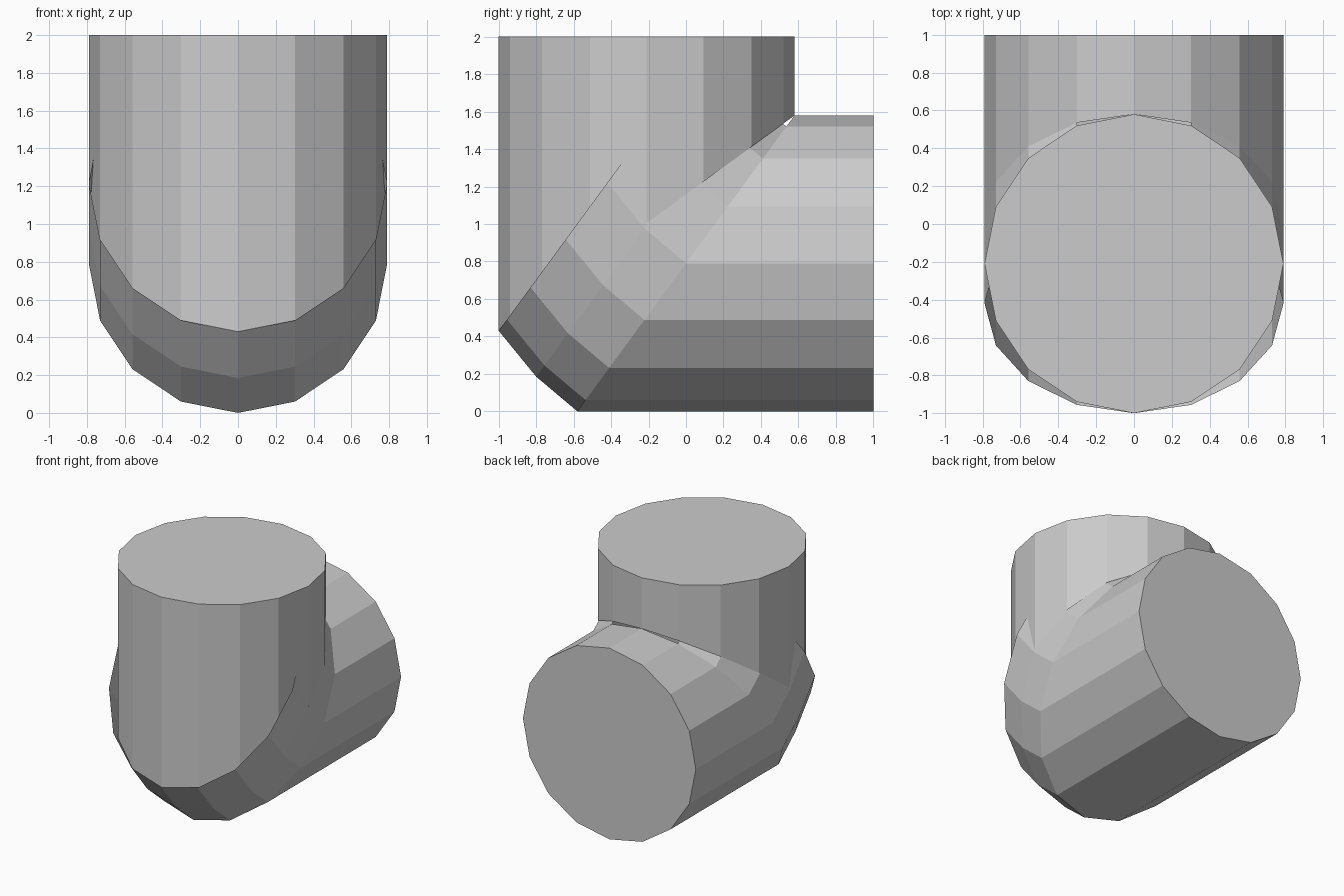
import bpy, bmesh, math

if "Cube" in bpy.data.objects:
    bpy.data.objects.remove(bpy.data.objects["Cube"])

N, R = 16, 0.79          # sides and pipe radius
SLOPE = 0.58 / 0.79      # tilt of both mitre cuts


def loft(name, rings, caps=(), skip=()):
    """Skin a list of rings, optionally capping some and skipping some sides."""
    bm = bmesh.new()
    vs = [[bm.verts.new(p) for p in ring] for ring in rings]
    for a, b in zip(vs, vs[1:]):
        for i in range(N):
            if i not in skip:
                j = (i + 1) % N
                bm.faces.new((a[i], a[j], b[j], b[i]))
    for c in caps:
        bm.faces.new(vs[c])
    bmesh.ops.recalc_face_normals(bm, faces=bm.faces[:])
    me = bpy.data.meshes.new(name)
    bm.to_mesh(me)
    bm.free()
    ob = bpy.data.objects.new(name, me)
    bpy.context.collection.objects.link(ob)
    return ob


circle = [(R * math.sin(2 * math.pi * i / N), R * math.cos(2 * math.pi * i / N))
          for i in range(N)]

# Upright pipe: flat top, slanted lower cut
loft("upright_pipe",
     [[(x, c - 0.21, 2.0) for x, c in circle],
      [(x, c - 0.21, 1.005 + c * 0.728) for x, c in circle]], caps=(0,))

# Horizontal pipe: flat back end, slanted front cut
mitre = [(x, c * SLOPE, R + c) for x, c in circle]
loft("horizontal_pipe",
     [[(x, 1.0, R + c) for x, c in circle], mitre], caps=(0,))

# Elbow: the mitre ring swept in two steps into the upright pipe, open at the hinge
steps = [(0, 0), (-0.22, 0.185), (-0.42, 0.43)]
loft("elbow",
     [[(x, y + dy, min(z + dz, 1.995)) for x, y, z in mitre] for dy, dz in steps],
     skip=(0, N - 1))
